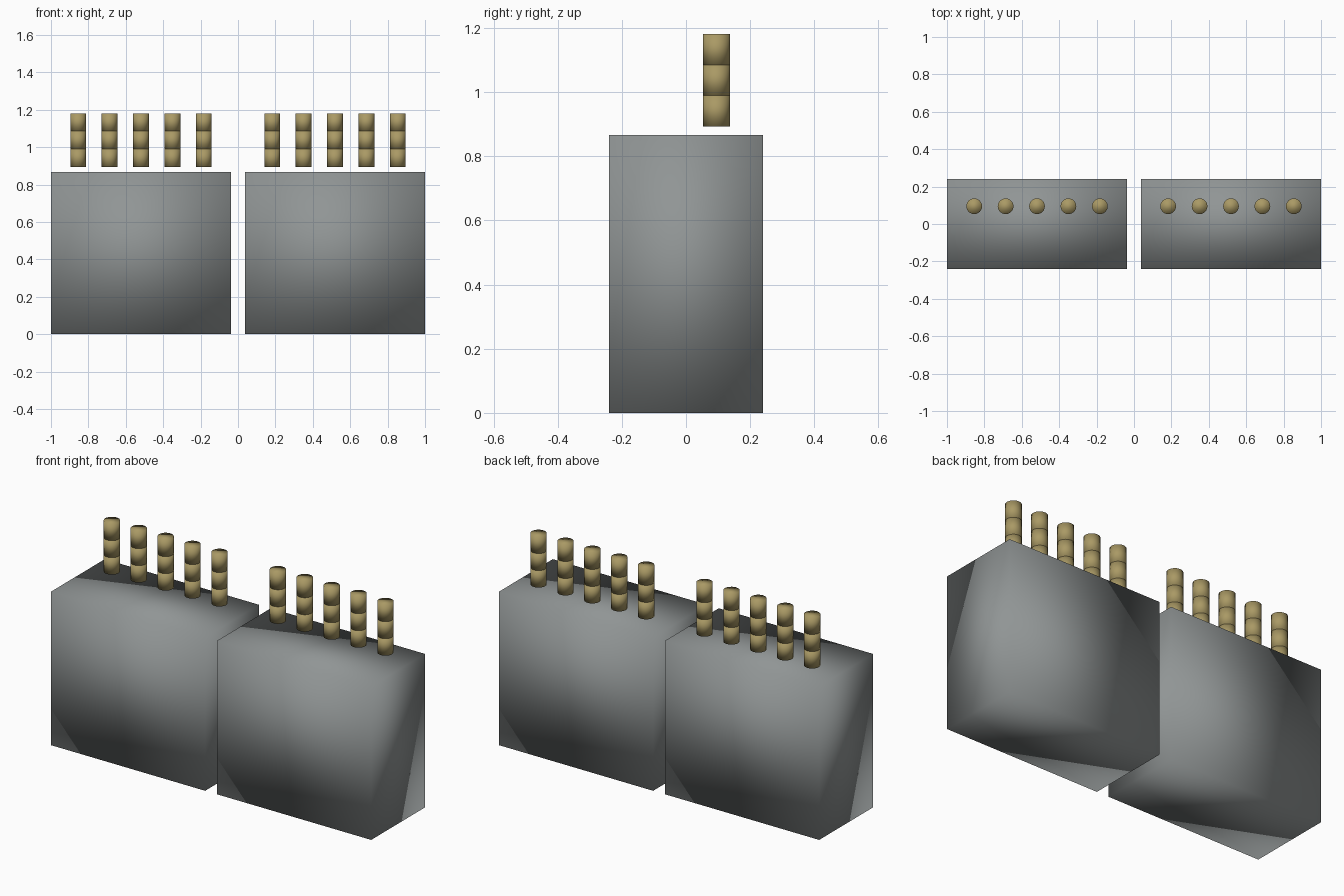
import bpy

if "Cube" in bpy.data.objects:
    bpy.data.objects.remove(bpy.data.objects["Cube"])

BLOCK_W, BLOCK_D, BLOCK_H = 0.963, 0.48, 0.867
BLOCK_X = 0.5185
PIN_R, PIN_Y, PIN_Z = 0.042, 0.095, 0.893
PIN_STEP, SEG_H = 0.168, 0.096


def material(name, color):
    m = bpy.data.materials.new(name)
    m.diffuse_color = (*color, 1)
    m.use_nodes = True
    m.node_tree.nodes["Principled BSDF"].inputs["Base Color"].default_value = m.diffuse_color
    return m


def finish(name, mat):
    ob = bpy.context.object
    ob.name = name
    ob.data.materials.append(mat)
    bpy.ops.object.shade_smooth()
    return ob


steel = material("dark_grey", (0.28, 0.30, 0.30))
brass = material("brass", (0.40, 0.32, 0.13))

for side, cx in (("left", -BLOCK_X), ("right", BLOCK_X)):
    # Body block, smooth shaded across its corners
    bpy.ops.mesh.primitive_cube_add(size=1, location=(cx, 0, BLOCK_H / 2))
    body = bpy.context.object
    body.scale = (BLOCK_W, BLOCK_D, BLOCK_H)
    bpy.ops.object.transform_apply(location=False, rotation=False, scale=True)
    finish(f"{side}_block", steel)

    # Row of five pins, each a stack of three short capped cylinders
    for i in range(5):
        for k in range(3):
            bpy.ops.mesh.primitive_cylinder_add(
                vertices=24, radius=PIN_R, depth=SEG_H,
                location=(cx + (i - 2) * PIN_STEP, PIN_Y,
                          PIN_Z + (k + 0.5) * SEG_H))
            finish(f"{side}_pin_{i + 1}_segment_{k + 1}", brass)
